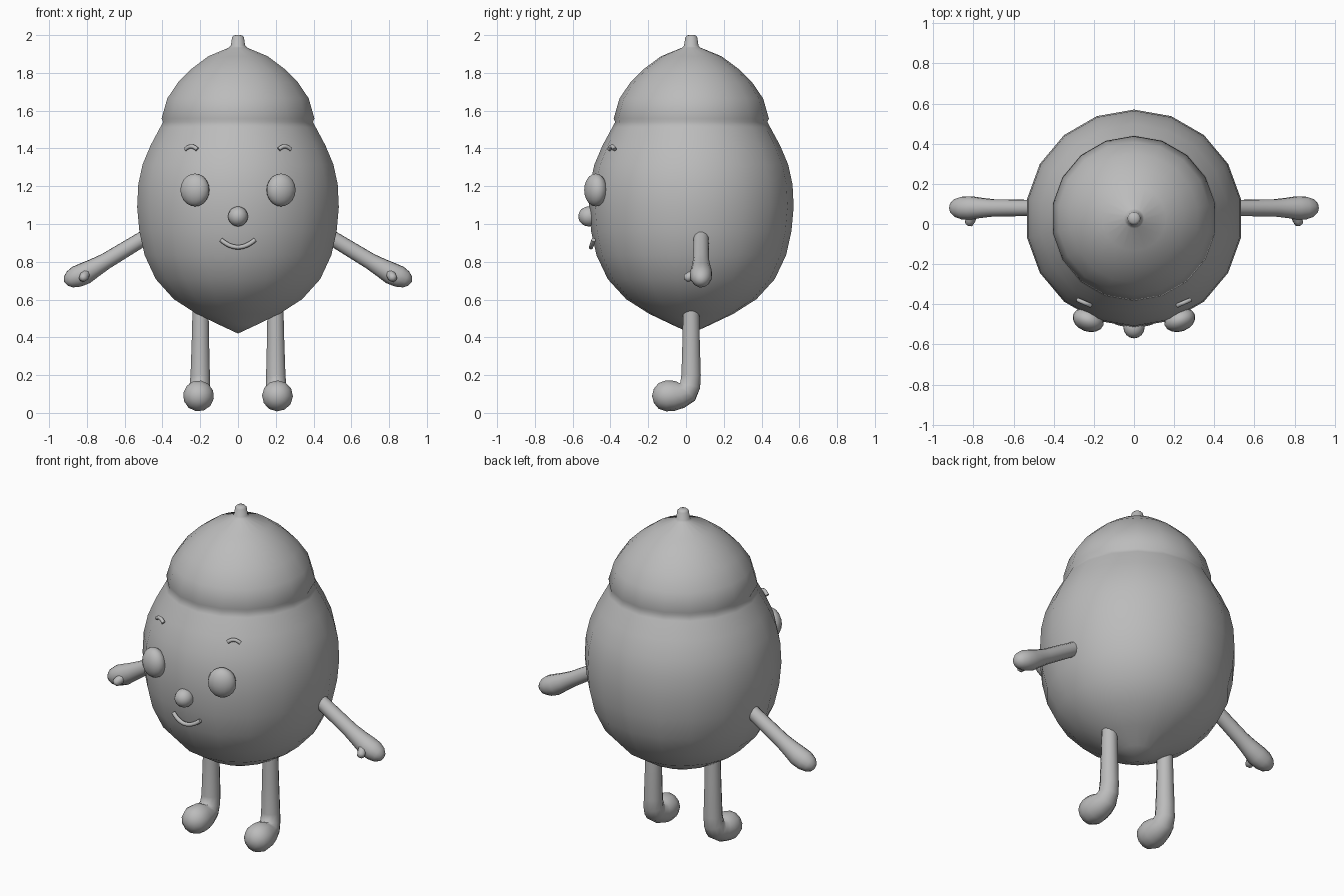
import bpy, bmesh, math
from mathutils import Vector

if "Cube" in bpy.data.objects:
    bpy.data.objects.remove(bpy.data.objects["Cube"])

grey = bpy.data.materials.new("plain_grey")
grey.diffuse_color = (0.5, 0.5, 0.5, 1)
grey.use_nodes = True
grey.node_tree.nodes["Principled BSDF"].inputs["Base Color"].default_value = grey.diffuse_color


def finish(name, bm, angle=60):
    bmesh.ops.recalc_face_normals(bm, faces=bm.faces)
    me = bpy.data.meshes.new(name)
    bm.to_mesh(me)
    bm.free()
    me.materials.append(grey)
    ob = bpy.data.objects.new(name, me)
    bpy.context.collection.objects.link(ob)
    bpy.ops.object.select_all(action='DESELECT')
    ob.select_set(True)
    bpy.context.view_layer.objects.active = ob
    bpy.ops.object.shade_smooth_by_angle(angle=math.radians(angle))
    return ob


def skin(bm, rings, start=None, end=None):
    """Bridge equal rings of points, closing the ends with a pole or a flat face."""
    vs = [[bm.verts.new(p) for p in r] for r in rings]
    n = len(vs[0])
    for a, b in zip(vs, vs[1:]):
        for i in range(n):
            j = (i + 1) % n
            bm.faces.new((a[i], a[j], b[j], b[i]))
    for ring, pole in ((vs[0], start), (vs[-1], end)):
        if pole is None:
            bm.faces.new(ring)
        else:
            p = bm.verts.new(pole)
            for i in range(n):
                bm.faces.new((ring[i], ring[(i + 1) % n], p))


def lathe(name, profile, bottom, top, sides, cy):
    bm = bmesh.new()
    rings = [[(r * math.sin(math.tau * i / sides), cy + r * math.cos(math.tau * i / sides), z)
              for i in range(sides)] for r, z in profile]
    skin(bm, rings, (0, cy, bottom), (0, cy, top))
    return finish(name, bm, 80)


def tube(name, path, sides, side=1, tip=None):
    """Path of (x, y, z, radius); side = -1 mirrors it; tip rounds off the far end."""
    pts = [Vector((p[0] * side, p[1], p[2])) for p in path]
    bm = bmesh.new()
    rings, ref = [], None
    for k, p in enumerate(pts):
        t = (pts[min(k + 1, len(pts) - 1)] - pts[max(k - 1, 0)]).normalized()
        if ref is None:
            ref = t.orthogonal()
        ref = (ref - t * ref.dot(t)).normalized()
        u = t.cross(ref)
        r = path[k][3]
        rings.append([p + r * (ref * math.cos(math.tau * i / sides) + u * math.sin(math.tau * i / sides))
                      for i in range(sides)])
    end = Vector((tip[0] * side, tip[1], tip[2])) if tip else None
    skin(bm, rings, None, end)
    return finish(name, bm)


def ball(name, loc, scale, turn=0, u=16, v=10):
    bm = bmesh.new()
    bmesh.ops.create_uvsphere(bm, u_segments=u, v_segments=v, radius=1)
    ob = finish(name, bm)
    ob.location, ob.scale, ob.rotation_euler = loc, scale, (0, 0, turn)
    return ob


# Egg-shaped body running into the cap and stem
lathe("body_and_cap", [
    (0.10, 0.466), (0.222, 0.524), (0.345, 0.602), (0.442, 0.708), (0.502, 0.835),
    (0.530, 0.96), (0.542, 1.09), (0.536, 1.21), (0.513, 1.315), (0.470, 1.416),
    (0.418, 1.512), (0.403, 1.540), (0.411, 1.558), (0.380, 1.665), (0.322, 1.750),
    (0.252, 1.820), (0.160, 1.888), (0.05, 1.933), (0.038, 1.945), (0.032, 1.988),
    (0.022, 1.999)], 0.42, 2.0, 18, 0.028)

# Nose and mouth
ball("nose", (0, -0.515, 1.04), (0.053, 0.055, 0.053))
mouth = []
for i in range(13):
    a = -1 + i / 6
    mouth.append((0.09 * a, -0.503 + 0.014 * a * a, 0.877 + 0.039 * a * a, 0.012))
tube("mouth", mouth, 8)

for s, tag in ((-1, "left"), (1, "right")):
    # Eyes and eyebrows
    ball("eye_" + tag, (s * 0.228, -0.478, 1.18), (0.08, 0.058, 0.087), s * 0.35)
    brow = []
    for i in range(7):
        a = -1 + i / 3
        brow.append((0.248 + 0.032 * a, -0.392 + 0.014 * a, 1.411 - 0.016 * a * a, 0.011))
    tube("eyebrow_" + tag, brow, 8, s)

    # Arms with rounded hands and small thumbs
    tube("arm_" + tag, [
        (0.44, 0.08, 0.96, 0.041), (0.52, 0.08, 0.912, 0.041), (0.70, 0.08, 0.803, 0.044),
        (0.76, 0.08, 0.768, 0.051), (0.81, 0.08, 0.739, 0.059), (0.855, 0.08, 0.721, 0.058),
        (0.89, 0.08, 0.706, 0.046), (0.91, 0.08, 0.698, 0.028)], 12, s, (0.921, 0.08, 0.694))
    tube("thumb_" + tag, [
        (0.80, 0.06, 0.745, 0.026), (0.815, 0.02, 0.722, 0.025), (0.823, 0.0, 0.712, 0.021)],
         8, s, (0.826, -0.01, 0.708))

    # Legs bending forward into bulbous feet
    tube("leg_" + tag, [
        (0.198, 0.027, 0.60, 0.043), (0.199, 0.027, 0.40, 0.047), (0.20, 0.027, 0.20, 0.053),
        (0.202, 0.022, 0.145, 0.056), (0.204, 0.005, 0.112, 0.064), (0.206, -0.03, 0.097, 0.073),
        (0.208, -0.065, 0.091, 0.080), (0.209, -0.105, 0.09, 0.082), (0.209, -0.145, 0.09, 0.068),
        (0.209, -0.17, 0.09, 0.038)], 12, s, (0.209, -0.18, 0.09))
